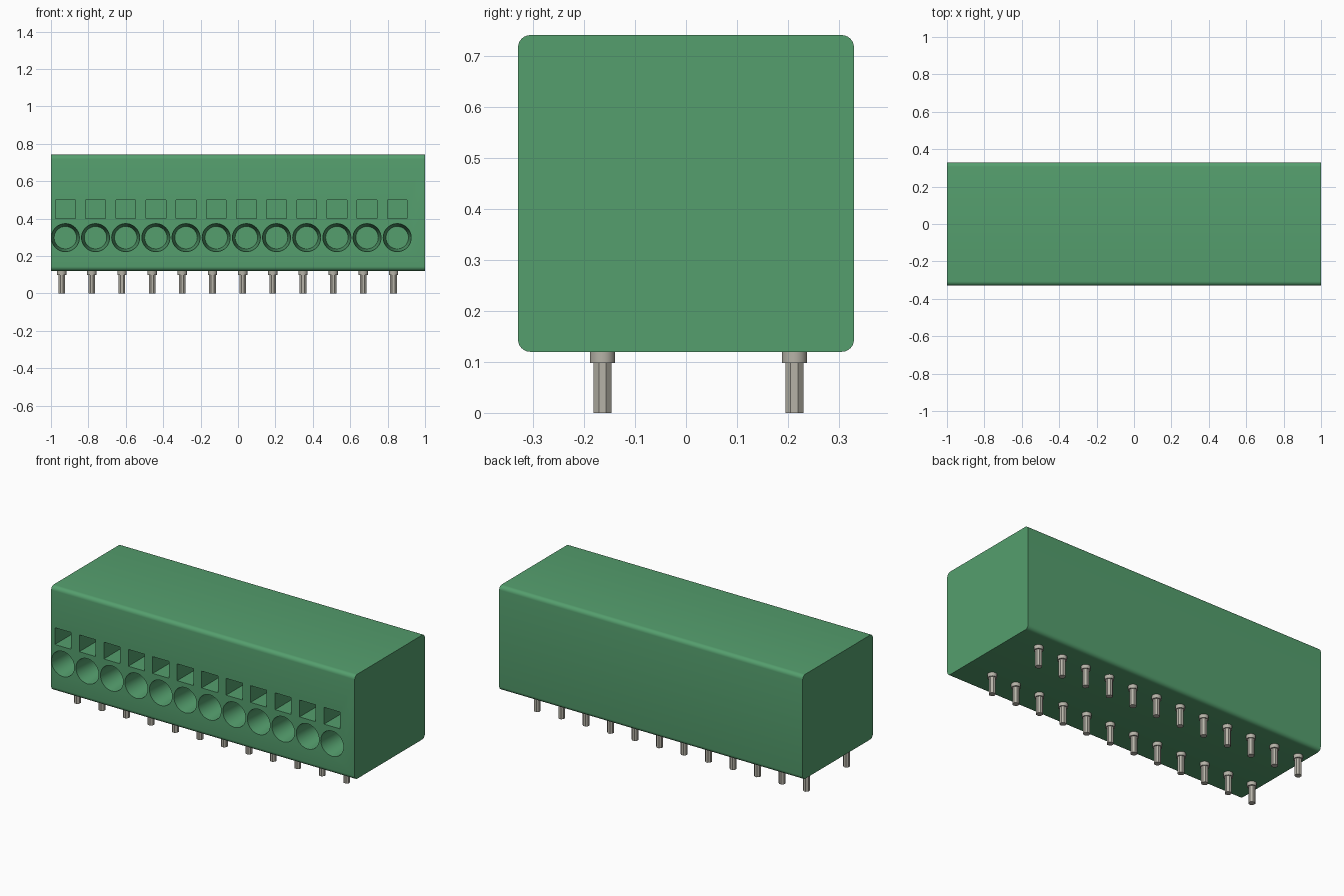
import bpy, bmesh, math
from mathutils import Matrix, Vector

cube = bpy.data.objects.get("Cube")
if cube:
    bpy.data.objects.remove(cube, do_unlink=True)

COUNT, PITCH = 12, 0.1613
FRONT, BACK, BOTTOM, TOP = -0.33, 0.33, 0.12, 0.742


def material(name, color):
    mat = bpy.data.materials.new(name)
    mat.use_nodes = True
    mat.diffuse_color = (*color, 1)
    mat.node_tree.nodes["Principled BSDF"].inputs["Base Color"].default_value = (*color, 1)
    return mat


def make_object(name, bm, mat):
    bmesh.ops.recalc_face_normals(bm, faces=bm.faces[:])
    mesh = bpy.data.meshes.new(name)
    bm.to_mesh(mesh)
    bm.free()
    mesh.materials.append(mat)
    obj = bpy.data.objects.new(name, mesh)
    bpy.context.collection.objects.link(obj)
    return obj


def activate(obj):
    bpy.ops.object.select_all(action="DESELECT")
    obj.select_set(True)
    bpy.context.view_layer.objects.active = obj


def add_box(bm, low, high):
    low, high = Vector(low), Vector(high)
    matrix = Matrix.Translation((low + high) / 2) @ Matrix.Diagonal((*(high - low), 1))
    bmesh.ops.create_cube(bm, size=1, matrix=matrix)


def add_pin_part(bm, x, y, low, high, radius, sides):
    matrix = Matrix.Translation((x, y, (low + high) / 2)) @ Matrix.Rotation(math.pi / sides, 4, "Z")
    bmesh.ops.create_cone(bm, cap_ends=True, segments=sides, radius1=radius,
                          radius2=radius, depth=high - low, matrix=matrix)


green = material("connector green", (0.09, 0.345, 0.155))
metal = material("tinned metal", (0.47, 0.45, 0.39))

# Housing with its four long edges rounded
bm = bmesh.new()
add_box(bm, (-1, FRONT, BOTTOM), (1, BACK, TOP))
long_edges = [e for e in bm.edges if abs(e.verts[0].co.x - e.verts[1].co.x) > 1]
bmesh.ops.bevel(bm, geom=long_edges, offset=0.024, segments=6, profile=0.5, affect="EDGES")
housing = make_object("housing", bm, green)

# Cutter for tapered wire entries and square release pockets
bm = bmesh.new()
depth, lead = 0.2, 0.02
mouth, floor = 0.075, 0.06
flare = mouth + (mouth - floor) * lead / depth
for i in range(COUNT):
    x = -0.923 + i * PITCH
    middle = FRONT + (depth - lead) / 2
    matrix = Matrix.Translation((x, middle, 0.298)) @ Matrix.Rotation(-math.pi / 2, 4, "X")
    bmesh.ops.create_cone(bm, cap_ends=True, segments=40, radius1=flare,
                          radius2=floor, depth=depth + lead, matrix=matrix)
    add_box(bm, (x - 0.053, FRONT - lead, 0.4), (x + 0.053, FRONT + depth, 0.5))
cutter = make_object("opening_cutter", bm, green)
cutter.hide_render = True

cut = housing.modifiers.new("openings", "BOOLEAN")
cut.operation = "DIFFERENCE"
cut.solver = "EXACT"
cut.object = cutter
activate(housing)
bpy.ops.object.modifier_apply(modifier=cut.name)
bpy.data.objects.remove(cutter, do_unlink=True)
bpy.ops.object.shade_smooth_by_angle(angle=math.radians(30))

# Two rows of solder pins with round collars
for row, y in (("front", -0.164), ("back", 0.213)):
    pins, collars = bmesh.new(), bmesh.new()
    for i in range(COUNT):
        x = -0.943 + i * PITCH
        add_pin_part(pins, x, y, 0, BOTTOM, 0.019, 8)
        add_pin_part(collars, x, y, 0.098, BOTTOM + 0.005, 0.025, 24)
    make_object(row + "_pins", pins, metal)
    activate(make_object(row + "_pin_collars", collars, metal))
    bpy.ops.object.shade_smooth_by_angle(angle=math.radians(30))
